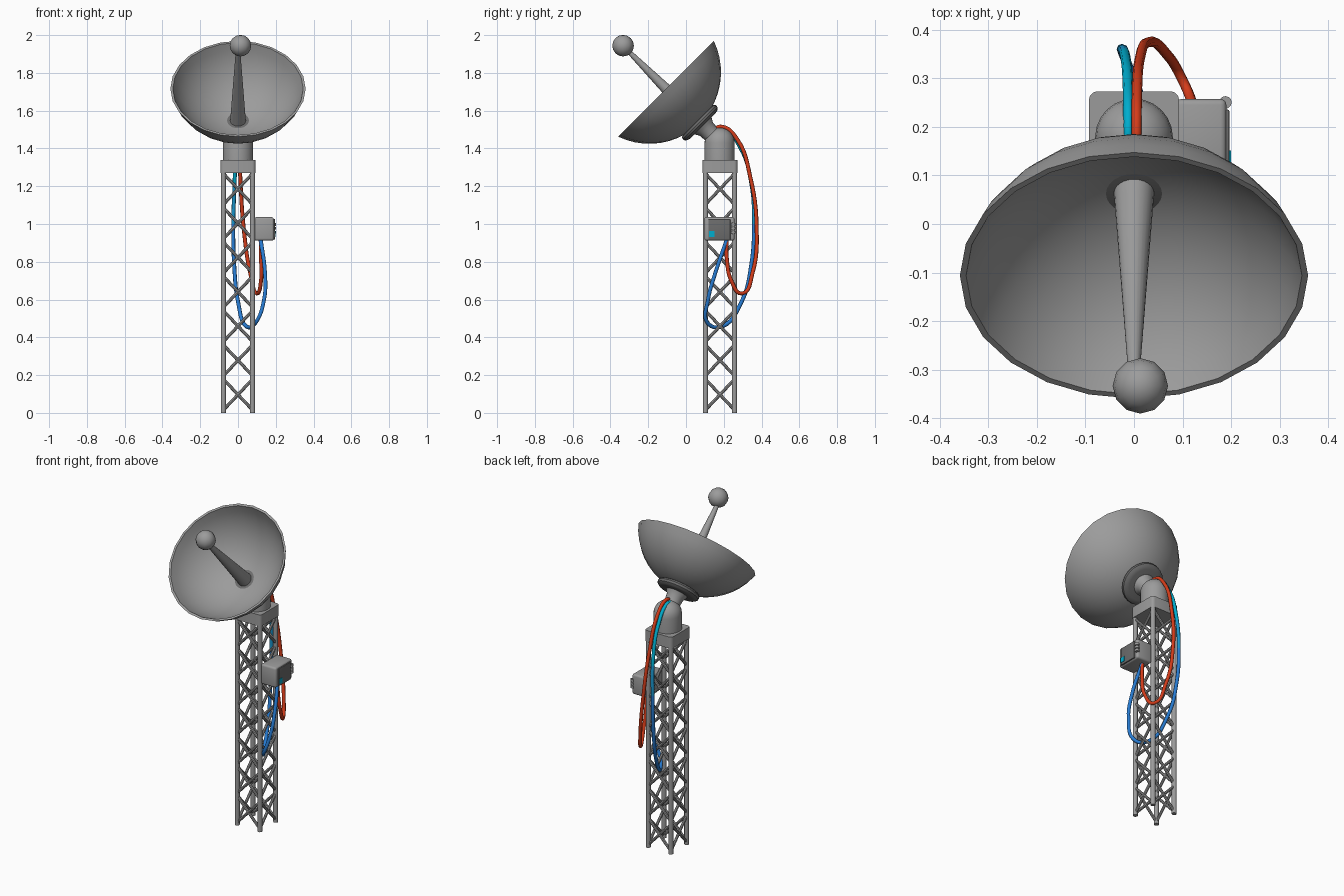
import bpy, bmesh, math
from mathutils import Vector, Matrix

if "Cube" in bpy.data.objects:
    bpy.data.objects.remove(bpy.data.objects["Cube"])

def mat(name, r, g, b):
    m = bpy.data.materials.new(name)
    m.diffuse_color = (r, g, b, 1)
    m.use_nodes = True
    m.node_tree.nodes["Principled BSDF"].inputs["Base Color"].default_value = m.diffuse_color
    return m

GREY = mat("grey_metal", 0.33, 0.33, 0.33)
DARK = mat("dark_grey", 0.15, 0.15, 0.15)
RED = mat("cable_red", 0.66, 0.045, 0.01)
BLUE = mat("cable_blue", 0.02, 0.2, 0.65)
MID = mat("cable_mid_blue", 0.01, 0.3, 0.6)
CYAN = mat("cable_cyan", 0.0, 0.42, 0.62)

TY = 0.18                                    # tower centre in y
RIM = Vector((0, -0.106, 1.716))             # centre of the dish rim
BACK = Vector((0, 1, -1)).normalized()       # dish axis, pointing backwards
AXIS = Matrix.Translation(RIM) @ BACK.to_track_quat('Z', 'Y').to_matrix().to_4x4()

def finish(bm, name, mats, smooth=True, angle=35):
    bmesh.ops.recalc_face_normals(bm, faces=bm.faces)
    me = bpy.data.meshes.new(name)
    bm.to_mesh(me)
    bm.free()
    ob = bpy.data.objects.new(name, me)
    bpy.context.collection.objects.link(ob)
    for m in mats:
        me.materials.append(m)
    if smooth:
        bpy.ops.object.select_all(action='DESELECT')
        ob.select_set(True)
        bpy.context.view_layer.objects.active = ob
        bpy.ops.object.shade_smooth_by_angle(angle=math.radians(angle))
    return ob

def lathe(name, profile, matrix, m, seg=24):
    """Revolve (radius, height) points about local z."""
    bm = bmesh.new()
    vs = [bm.verts.new((r, 0, h)) for r, h in profile]
    es = [bm.edges.new(p) for p in zip(vs, vs[1:])]
    bmesh.ops.spin(bm, geom=vs + es, cent=(0, 0, 0), axis=(0, 0, 1),
                   angle=2 * math.pi, steps=seg, use_duplicate=False)
    bmesh.ops.remove_doubles(bm, verts=bm.verts, dist=1e-5)
    bm.transform(matrix)
    return finish(bm, name, [m])

def add_rod(bm, a, b, r, seg=8):
    a, b = Vector(a), Vector(b)
    d = b - a
    M = Matrix.Translation((a + b) / 2) @ d.to_track_quat('Z', 'Y').to_matrix().to_4x4()
    bmesh.ops.create_cone(bm, cap_ends=True, segments=seg, radius1=r, radius2=r,
                          depth=d.length, matrix=M)

def box(name, lo, hi, m, bevel=0.0, vertical_only=False):
    lo, hi = Vector(lo), Vector(hi)
    bm = bmesh.new()
    bmesh.ops.create_cube(bm, size=1, matrix=Matrix.Translation((lo + hi) / 2)
                          @ Matrix.Diagonal((*(hi - lo), 1)))
    if bevel:
        es = [e for e in bm.edges if not vertical_only
              or abs(e.verts[0].co.z - e.verts[1].co.z) > 1e-4]
        bmesh.ops.bevel(bm, geom=es, offset=bevel, segments=3, profile=0.5, affect='EDGES')
    return finish(bm, name, [m])

# Lattice tower: four round legs and seven crossed bays on every side
bm = bmesh.new()
L = 0.077
corners = [(-L, -L), (L, -L), (L, L), (-L, L)]
for x, y in corners:
    add_rod(bm, (x, TY + y, 0), (x, TY + y, 1.28), 0.014, 12)
finish(bm, "tower_legs", [GREY])
bm = bmesh.new()
bay = 1.27 / 7
for i in range(7):
    z0, z1 = i * bay + 0.015, (i + 1) * bay - 0.003
    for (ax, ay), (bx, by) in zip(corners, corners[1:] + corners[:1]):
        add_rod(bm, (ax, TY + ay, z0), (bx, TY + by, z1), 0.0085)
        add_rod(bm, (ax, TY + ay, z1), (bx, TY + by, z0), 0.0085)
finish(bm, "tower_braces", [GREY])

# Tower cap and domed neck
box("tower_cap", (-0.093, TY - 0.093, 1.27), (0.093, TY + 0.093, 1.34), GREY, 0.018, True)
dome = [(0.08 * math.cos(a), 1.43 + 0.08 * math.sin(a))
        for a in [math.radians(d) for d in range(0, 91, 15)]]
lathe("neck", [(0.08, 1.335)] + dome, Matrix.Translation((0, TY - 0.002, 0)), GREY)

# Dish: thin spherical shell opening forwards
C = -0.124
def arc(R, t0, n=10):
    a0 = math.acos((t0 - C) / R)
    return [(R * math.sin(a0 * (1 - i / n)), C + R * math.cos(a0 * (1 - i / n)))
            for i in range(n + 1)]
lathe("dish", arc(0.367, 0.0)[::-1] + arc(0.379, 0.0), AXIS, GREY)

# Mounting ring and collar behind the dish
lathe("mount_ring", [(0.0, 0.24), (0.108, 0.236), (0.12, 0.24), (0.126, 0.25), (0.124, 0.263),
                     (0.112, 0.273), (0.095, 0.277), (0.0, 0.277)], AXIS, DARK)
lathe("mount_collar", [(0.066, 0.272), (0.06, 0.285), (0.05, 0.3), (0.045, 0.35)], AXIS, GREY)

# Feed horn and receiver ball
lathe("feed_horn", [(0, 0.25), (0.037, 0.25), (0.042, 0.243), (0.041, 0.232),
                    (0.011, -0.3), (0, -0.3)], AXIS, GREY)
bm = bmesh.new()
bmesh.ops.create_uvsphere(bm, u_segments=12, v_segments=8, radius=0.057,
                          matrix=Matrix.Translation((0.013, -0.333, 1.944)))
finish(bm, "receiver_ball", [GREY], angle=60)

# Control box on the right side, with door, indicator and hinge
box("control_box", (0.085, 0.097, 0.912), (0.19, 0.257, 1.036), GREY, 0.012)
box("box_door", (0.185, 0.118, 0.918), (0.196, 0.235, 1.026), DARK, 0.003)
box("door_indicator", (0.19, 0.122, 0.932), (0.199, 0.151, 0.962), CYAN)
bm = bmesh.new()
for z in (0.957, 0.977, 0.997):
    add_rod(bm, (0.188, 0.25, z - 0.007), (0.188, 0.25, z + 0.007), 0.013, 12)
add_rod(bm, (0.188, 0.25, 0.947), (0.188, 0.25, 1.007), 0.006, 12)
finish(bm, "box_hinge", [GREY])

# Hanging cables
def cable(name, pts, mats, rule):
    cu = bpy.data.curves.new(name + "_path", 'CURVE')
    cu.dimensions = '3D'
    cu.bevel_depth, cu.bevel_resolution, cu.resolution_u = 0.0105, 2, 6
    cu.use_fill_caps = True
    sp = cu.splines.new('BEZIER')
    sp.bezier_points.add(len(pts) - 1)
    for bp, p in zip(sp.bezier_points, pts):
        bp.co = p
        bp.handle_left_type = bp.handle_right_type = 'AUTO'
    tmp = bpy.data.objects.new(name + "_path", cu)
    bpy.context.collection.objects.link(tmp)
    me = bpy.data.meshes.new_from_object(tmp.evaluated_get(bpy.context.evaluated_depsgraph_get()))
    bpy.data.objects.remove(tmp)
    bm = bmesh.new()
    bm.from_mesh(me)
    bpy.data.meshes.remove(me)
    for f in bm.faces:
        f.material_index = rule(f.calc_center_median())
    finish(bm, name, mats, angle=60)

cable("red_cable", [(0.004, 0.13, 1.49), (0.005, 0.19, 1.515), (0.006, 0.27, 1.45),
                    (0.012, 0.34, 1.25), (0.03, 0.374, 0.98), (0.065, 0.352, 0.74),
                    (0.1, 0.296, 0.632), (0.122, 0.24, 0.70), (0.122, 0.216, 0.82),
                    (0.12, 0.215, 0.92)], [RED], lambda c: 0)
cable("blue_cable", [(-0.012, 0.13, 1.48), (-0.012, 0.2, 1.5), (-0.013, 0.29, 1.40),
                     (-0.018, 0.345, 1.22), (-0.025, 0.36, 1.0), (-0.02, 0.345, 0.78),
                     (0.0, 0.295, 0.59), (0.045, 0.19, 0.457), (0.095, 0.112, 0.48),
                     (0.138, 0.117, 0.6), (0.143, 0.155, 0.74), (0.12, 0.217, 0.92)],
      [BLUE, MID, CYAN], lambda c: 2 if c.z > 1.2 else 1 if c.z > 0.98 and c.y > 0.25 else 0)
